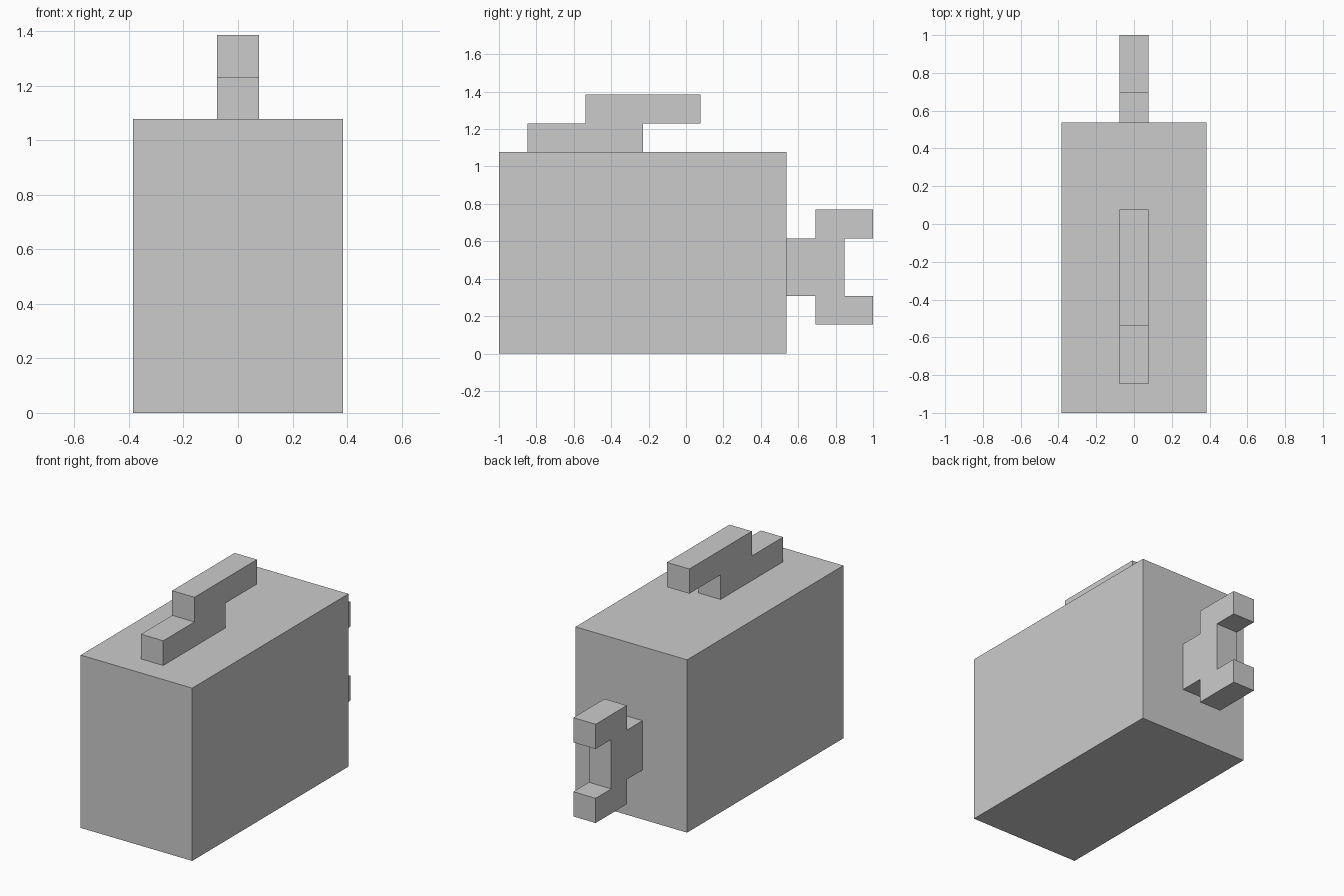
import bpy, bmesh

if "Cube" in bpy.data.objects:
    bpy.data.objects.remove(bpy.data.objects["Cube"])

U = 2 / 13  # the model sits on a 13-step grid along its length


def prism(name, profile, width):
    """Extrude a (y, z) profile, in grid steps, symmetrically along x."""
    bm = bmesh.new()
    face = bm.faces.new([bm.verts.new((-width / 2 * U, y * U - 1, z * U)) for y, z in profile])
    new = bmesh.ops.extrude_face_region(bm, geom=[face])["geom"]
    verts = [g for g in new if isinstance(g, bmesh.types.BMVert)]
    bmesh.ops.translate(bm, verts=verts, vec=(width * U, 0, 0))
    bmesh.ops.recalc_face_normals(bm, faces=bm.faces)
    mesh = bpy.data.meshes.new(name)
    bm.to_mesh(mesh)
    bm.free()
    obj = bpy.data.objects.new(name, mesh)
    bpy.context.collection.objects.link(obj)
    return obj


# Main block
prism("body", [(0, 0), (10, 0), (10, 7), (0, 7)], 5)

# Stepped handle on top, overhanging towards the back
prism("top_handle", [(1, 7), (5, 7), (5, 8), (7, 8), (7, 9), (3, 9), (3, 8), (1, 8)], 1)

# Forked bracket on the back: lower half, mirrored about z = 3
half = [(10, 3), (10, 2), (11, 2), (11, 1), (13, 1), (13, 2), (12, 2), (12, 3)]
outline = half[1:-1] + [(y, 6 - z) for y, z in reversed(half[1:-1])]
prism("back_fork", outline, 1)
